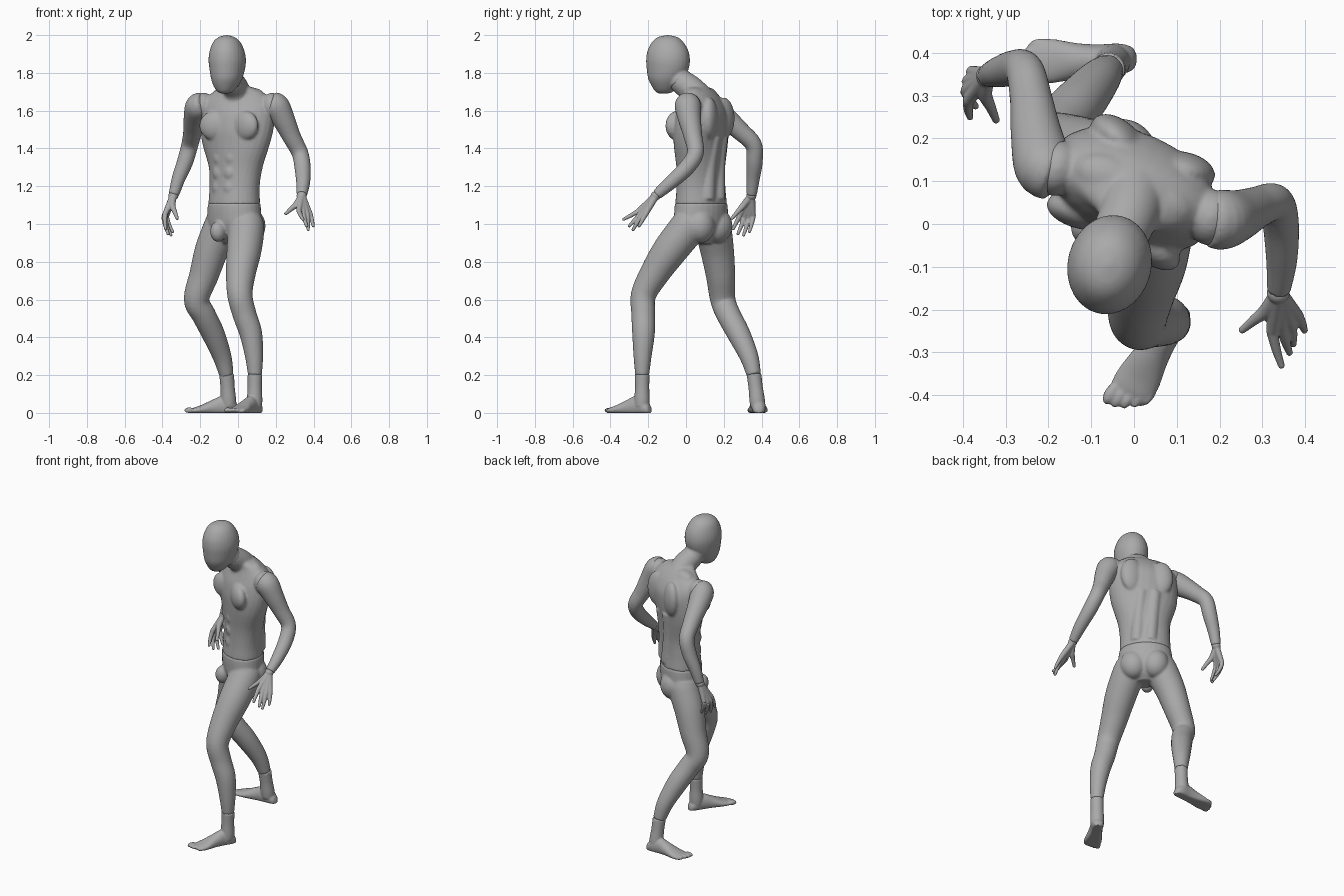
import bpy, bmesh
from math import sin, cos, pi, radians
from mathutils import Vector, Matrix

if "Cube" in bpy.data.objects:
    bpy.data.objects.remove(bpy.data.objects["Cube"])

CM = 0.01     # tables below are in hundredths of a unit
SIDES = 28

grey = bpy.data.materials.new("mannequin grey")
grey.use_nodes = True
grey.diffuse_color = (0.4, 0.4, 0.4, 1)
grey.node_tree.nodes["Principled BSDF"].inputs["Base Color"].default_value = grey.diffuse_color


def spline(rows, steps=5):
    """Interpolate table rows with a Catmull-Rom curve."""
    rows = [Vector(r) for r in rows]
    padded = [rows[0] * 2 - rows[1]] + rows + [rows[-1] * 2 - rows[-2]]
    out = []
    for a, b, c, d in zip(padded, padded[1:], padded[2:], padded[3:]):
        for i in range(steps):
            t = i / steps
            out.append(b + (c - a) * (t / 2) + (a * 2 - b * 5 + c * 4 - d) * (t * t / 2)
                       + (b * 3 - a - c * 3 + d) * (t ** 3 / 2))
    return out + [rows[-1]]


def loft(bm, rings):
    """Skin a list of (centre, side vector, front vector) ellipses into a closed body."""
    loops = []
    for centre, u, v in rings:
        angles = [2 * pi * i / SIDES for i in range(SIDES)]
        loops.append([bm.verts.new((centre + u * cos(a) + v * sin(a)) * CM) for a in angles])
    faces = [bm.faces.new(loops[0]), bm.faces.new(loops[-1])]
    for low, high in zip(loops, loops[1:]):
        for i in range(SIDES):
            j = (i + 1) % SIDES
            faces.append(bm.faces.new((low[i], low[j], high[j], high[i])))
    bmesh.ops.recalc_face_normals(bm, faces=faces)


def axes(yaw):
    """Left and forward directions of a body turned by yaw degrees."""
    a = radians(yaw)
    return Vector((cos(a), -sin(a), 0)), Vector((-sin(a), -cos(a), 0))


def limb(bm, rows):
    """Round tube along a path; each row is x, y, z, radius."""
    pts = spline([(*r[:3], r[3], 0)[:4] for r in rows])
    rings = []
    for i, p in enumerate(pts):
        tangent = (pts[min(i + 1, len(pts) - 1)] - pts[max(i - 1, 0)]).xyz.normalized()
        guide = Vector((0.3, 1, 0.1)) if abs(tangent.y) < 0.8 else Vector((1, 0, 0.1))
        u = tangent.cross(guide).normalized()
        rings.append((p.xyz, u * p.w, tangent.cross(u) * p.w))
    loft(bm, rings)


def stack(bm, rows):
    """Horizontal ellipses; each row is x, y, z, half width, half depth, yaw."""
    rings = []
    for x, y, z, wide, deep, yaw in spline(rows):
        left, front = axes(yaw)
        rings.append((Vector((x, y, z)), left * max(wide, 0.1), front * max(deep, 0.1)))
    loft(bm, rings)


def ball(bm, centre, size, yaw=0):
    """Ellipsoid muscle mass with half sizes given as width, depth, height."""
    m = (Matrix.Translation(Vector(centre) * CM) @ Matrix.Rotation(-radians(yaw), 4, "Z")
         @ Matrix.Diagonal((*(s * CM for s in size), 1)))
    bmesh.ops.create_uvsphere(bm, u_segments=24, v_segments=14, radius=1, matrix=m)


def part(name, bm, voxel=0.007, smooth=5):
    """Turn a set of overlapping bodies into one smooth skin."""
    mesh = bpy.data.meshes.new(name)
    bm.to_mesh(mesh)
    bm.free()
    mesh.materials.append(grey)
    obj = bpy.data.objects.new(name, mesh)
    bpy.context.collection.objects.link(obj)
    for poly in mesh.polygons:
        poly.use_smooth = True
    if voxel:
        remesh = obj.modifiers.new("fuse", "REMESH")
        remesh.mode, remesh.voxel_size, remesh.use_smooth_shade = "VOXEL", voxel, True
        relax = obj.modifiers.new("relax", "SMOOTH")
        relax.factor, relax.iterations = 0.5, smooth
    return obj


# Head: egg-shaped with a narrow jaw
bm = bmesh.new()
stack(bm, [(-6, -9.5, 200, 0.5, 0.5, 14), (-6, -9.7, 199, 4, 5, 14), (-6, -9.7, 196.5, 7, 8.2, 14),
           (-5.8, -9.6, 192, 9, 10.8, 14), (-5.7, -9.5, 187, 9.8, 11.7, 14), (-5.7, -9.7, 182, 9.3, 11.2, 14),
           (-6, -10.5, 177, 8.2, 9.6, 14), (-6.5, -11, 173, 6.4, 7.2, 14), (-6.8, -11.5, 170, 4, 4.6, 14),
           (-7, -12, 169, 1.5, 2, 14)])
limb(bm, [(-5, -7, 182, 6.4), (-4, -4.5, 178, 6.4), (-3, -2.5, 175, 6.5)])
head = part("head", bm, 0.006, 4)

# Torso: twisting stack from waist to collar, with muscle masses
bm = bmesh.new()
stack(bm, [(-2, 8, 110.5, 15.2, 12, 45), (-1.8, 7.9, 120, 14.8, 11.2, 42), (-1.2, 7.8, 130, 15.6, 11.3, 36),
           (-1, 7.8, 142, 19.3, 12.2, 30), (-0.5, 8, 150, 20.5, 13, 26), (0, 8.5, 158, 20.5, 12.6, 23),
           (0, 8.5, 164, 19.6, 10.5, 20), (0, 7.5, 169, 15, 8, 20), (-0.5, 5, 172.5, 8, 6.5, 20)])
limb(bm, [(0, 8, 164, 9), (-1, 3, 171, 7.2), (-3, -2, 175, 6.6), (-3.8, -3.6, 176.8, 6.3)])
ball(bm, (18, 1.5, 162.5), (5.5, 6.6, 7), 15)
ball(bm, (-18, 13, 162.5), (5.5, 6.6, 7), 20)
left, front = axes(26)
chest = Vector((0, 8, 0))
for side in (-1, 1):
    pec = chest + left * side * 8.5 + front * 9.5
    ball(bm, (pec.x, pec.y, 152), (8.8, 4.5, 8), 26 + side * 14)
    blade = chest + left * side * 8.5 - front * 9
    ball(bm, (blade.x, blade.y, 156), (7.5, 4.5, 11), 26 - side * 14)
    trap = chest + left * side * 6
    ball(bm, (trap.x, trap.y, 168), (9, 5.5, 4.5), 20)
    # Back columns beside the spine and the stomach rows
    limb(bm, [(*(Vector((-1.5, 8, z)) + axes(yaw)[0] * side * 4 - axes(yaw)[1] * out).xy, z, 4)
              for z, yaw, out in ((113, 44, 8.4), (130, 36, 7.9), (146, 28, 9.5))])
    for row in range(3):
        yaw = 42 - row * 3
        l, f = axes(yaw)
        p = Vector((-1.6, 8, 119 + row * 8)) + l * side * 3.6 + f * 9.2
        ball(bm, p, (3.6, 2.5, 4.2), yaw)
torso = part("torso", bm)

# Hips and both legs down to the ankle seams
bm = bmesh.new()
stack(bm, [(-2, 8, 111.2, 15.4, 12.2, 45), (-2, 8, 106, 16, 12.3, 45), (-2, 8, 99, 16.5, 11.5, 45),
           (-2, 8, 93, 13, 8.5, 45), (-2, 7.5, 89.5, 6, 5, 45)])
limb(bm, [(4, 2.5, 102, 9), (4.3, 0, 97, 9.6), (3.2, -8.5, 86, 9.2), (1.5, -16.5, 74, 7.9),
          (1, -22.5, 62.5, 6.7), (3.5, -22.6, 52, 6.3), (6.8, -22.5, 42, 6), (8.5, -23, 30, 4.8),
          (9, -23.2, 20, 3.7)])
limb(bm, [(-8, 13.5, 102, 9), (-9.2, 14.5, 97, 9.6), (-14, 16.5, 86, 8.9), (-18, 18.3, 73, 7.8),
          (-22, 19.5, 60, 6.7), (-18.2, 22.5, 52, 6.4), (-13.2, 27.8, 42, 6.1), (-8.5, 33.3, 30, 5),
          (-6, 36, 20, 3.8)])
left, front = axes(45)
for side in (-1, 1):
    seat = Vector((-2, 8, 99)) + left * side * 6.5 - front * 6
    ball(bm, seat, (8, 7.5, 9), 45)
ball(bm, (-10.5, -0.5, 96), (4, 4.5, 5.5), 45)
legs = part("hips_and_legs", bm)


def foot(name, ankle, heel, yaw, inner):
    """Foot with an arched top, flat sole and five toes; inner is the big toe side."""
    bm = bmesh.new()
    side, front = axes(yaw)
    side = side * inner
    heel = Vector((*heel, 0))
    rings = []
    for along, wide, high, shift in spline([(0, 1, 2, 0), (1, 2.7, 4.5, 0), (4, 3.6, 7.5, 0),
                                            (9, 3.7, 9, 0.2), (14, 4.2, 7, 0.3), (20, 5.2, 4.2, 0.2),
                                            (24, 5, 2.8, 0.3), (25.5, 4, 1.6, 0.4)]):
        centre = heel + front * along + side * shift + Vector((0, 0, high * 0.4))
        rings.append((centre, side * wide, Vector((0, 0, high * 0.6))))
    loft(bm, rings)
    top = Vector((*ankle, 20.5))
    base = heel + front * 5.2
    limb(bm, [(*top, 3.9), (*top.lerp(base, 0.35), 3.8), (*top.lerp(base, 0.65), 4.1),
              (*top.lerp(base, 0.82), 4)])
    for i in range(5):
        toe = heel + front * (26.4 - 0.28 * i * i) + side * (4.1 - 2.05 * i)
        ball(bm, (toe.x, toe.y, 1.4), (1.5 - 0.12 * i, 2.8, 1.5 - 0.1 * i), yaw)
    for v in bm.verts:
        v.co.z = max(v.co.z, 0)
    return part(name, bm, 0.005, 3)


foot("left_foot", (9, -23.2), (11.3, -18.8), 30, -1)
foot("right_foot", (-6, 36), (0.6, 38.6), 89, 1)

# Arms, each from the shoulder cap to the wrist seam
bm = bmesh.new()
limb(bm, [(17.5, 1, 163.5, 6.4), (20.5, 1, 162, 7), (24.3, 2, 155, 6), (28.5, 3.8, 146, 4.9),
          (32.8, 5, 137.5, 4.4), (34.2, 0.5, 130, 4.3), (34.5, -8, 122, 3.7), (33.8, -15.5, 115.5, 2.8)])
ball(bm, (20.5, 1, 162), (5.5, 6.6, 7))
part("left_arm", bm, 0.006)
bm = bmesh.new()
limb(bm, [(-18.5, 12, 163, 6.4), (-21, 13.5, 162, 7), (-22.8, 21, 156, 6), (-24, 29, 149, 5),
          (-25.5, 35.7, 142, 4.5), (-28, 36.3, 133, 4.3), (-31.5, 35.5, 124, 3.6), (-34, 34.7, 115.5, 2.8)])
ball(bm, (-21, 13.2, 162), (6, 6.6, 7))
part("right_arm", bm, 0.006)


def hand(name, wrist, thumb, fingers):
    """Palm fanned from the wrist to the knuckles, with slightly bent digits."""
    bm = bmesh.new()
    wrist = Vector(wrist)
    for knuckle, tip in fingers:
        knuckle, tip = Vector(knuckle), Vector(tip)
        bend = knuckle.lerp(tip, 0.5) + (knuckle - wrist).normalized() * 0.5
        limb(bm, [(*wrist, 2), (*wrist.lerp(knuckle, 0.5), 1.7), (*knuckle, 1.4)])
        limb(bm, [(*knuckle, 1.35), (*bend, 1.1), (*tip, 0.8)])
        ball(bm, tip, (0.85, 0.85, 0.85))
    root, tip = Vector(thumb[0]), Vector(thumb[1])
    limb(bm, [(*wrist, 1.9), (*root, 1.7), (*root.lerp(tip, 0.5), 1.25), (*tip, 0.9)])
    ball(bm, tip, (0.9, 0.9, 0.9))
    ball(bm, wrist, (2.7, 2.7, 2.4))
    return part(name, bm, 0.0035, 3)


hand("left_hand", (33.7, -16, 115), ((31, -20, 110.5), (25.3, -24.7, 105.5)),
     [((32.2, -25, 107), (34.4, -33, 102.5)), ((34.5, -24.5, 105), (36.3, -30, 99)),
      ((36.7, -23.5, 104.5), (37.2, -28, 97)), ((38.3, -21.5, 105), (39.8, -24.8, 99))])
hand("right_hand", (-34.2, 34.6, 115), ((-34.8, 30.5, 110), (-32.2, 24.3, 103)),
     [((-38.7, 28.8, 105), (-38.3, 25, 97.5)), ((-39.3, 31, 103.5), (-37, 27.5, 94.8)),
      ((-39, 33.3, 103), (-35.5, 30.5, 94.2)), ((-38, 35.6, 104), (-34.6, 33.6, 96))])
